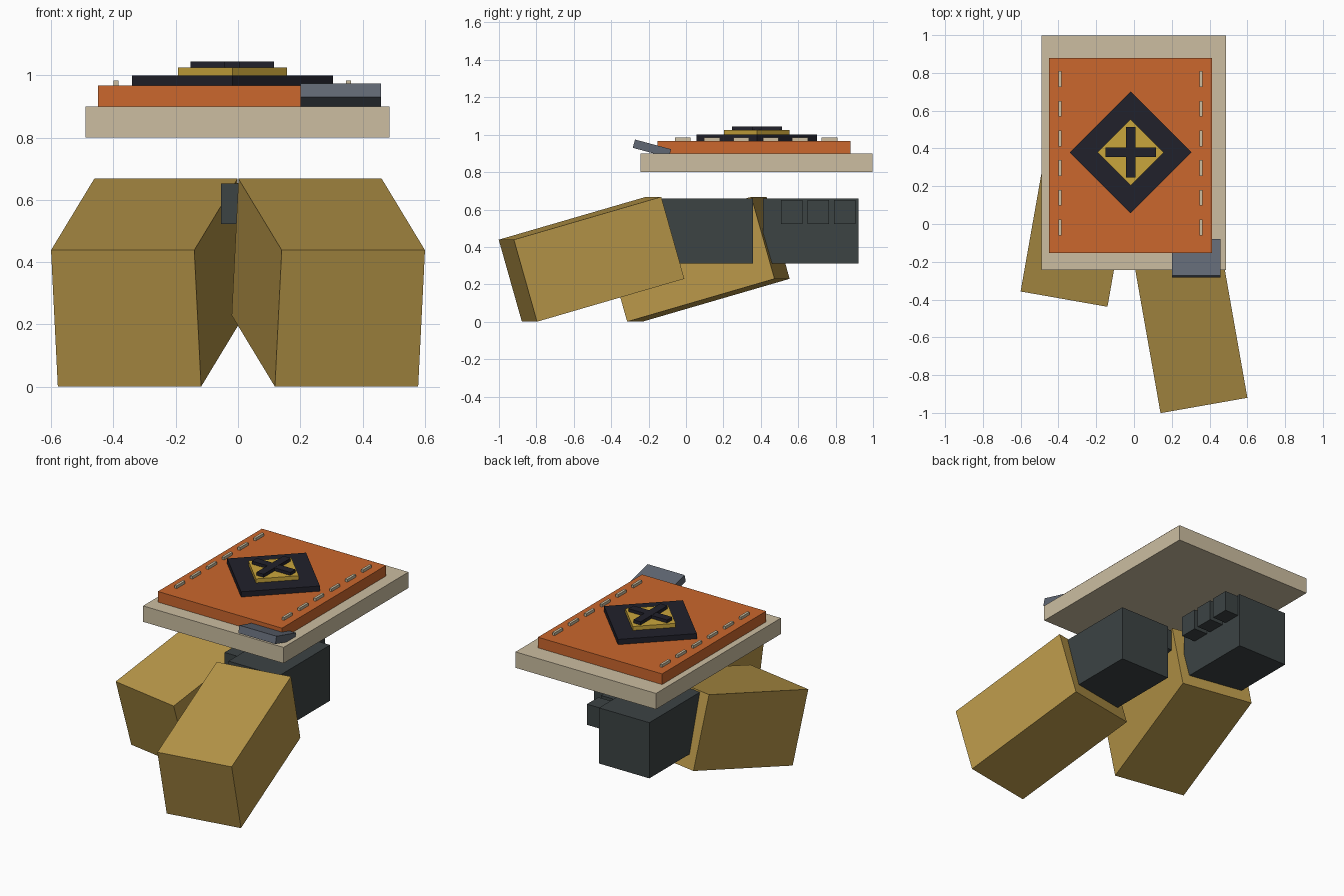
import bpy
from math import radians
from mathutils import Matrix, Euler

if "Cube" in bpy.data.objects:
    bpy.data.objects.remove(bpy.data.objects["Cube"])


def material(name, rgb):
    lin = [((c / 255 + 0.055) / 1.055) ** 2.4 for c in rgb] + [1.0]
    m = bpy.data.materials.new(name)
    m.use_nodes = True
    m.diffuse_color = lin
    m.node_tree.nodes["Principled BSDF"].inputs["Base Color"].default_value = lin
    return m


ochre = material("ochre cloth", (184, 151, 73))
charcoal = material("charcoal glove", (60, 67, 68))
cream = material("cream paper", (204, 190, 161))
orange = material("burnt orange", (203, 103, 45))
ink = material("dark ink", (33, 33, 43))
gold = material("gold", (202, 166, 60))
steel = material("blue grey", (96, 103, 115))


def box(name, center, size, mat, rot=(0, 0, 0)):
    """Box of the given size, rotated in degrees about its centre."""
    bpy.ops.mesh.primitive_cube_add(size=1)
    ob = bpy.context.object
    ob.name = ob.data.name = name
    ob.data.transform(Matrix.Diagonal((*size, 1)))
    ob.rotation_euler = Euler([radians(a) for a in rot])
    ob.location = center
    ob.data.materials.append(mat)
    return ob


def slab(name, x, y, z, mat):
    """Axis-aligned box given by its ranges."""
    spans = (x, y, z)
    return box(name, [sum(s) / 2 for s in spans], [s[1] - s[0] for s in spans], mat)


# Arms: tilted sleeve, glove and three inward fingers on each side
for label, side, shift in (("left", 1, 0.0), ("right", -1, 0.563)):
    box(label + "_sleeve", (side * 0.29, shift - 0.505, 0.334),
        (0.467, 0.832, 0.456), ochre, (16, 0, side * 10))
    box(label + "_glove", (side * 0.215, shift + 0.103, 0.485),
        (0.35, 0.51, 0.35), charcoal)
    for i in range(3):
        box(f"{label}_finger_{i + 1}", (side * 0.005, shift + 0.002 + 0.142 * i, 0.587),
            (0.12, 0.114, 0.13), charcoal)

# Board, cover and clip
slab("board", (-0.49, 0.487), (-0.243, 0.998), (0.8, 0.9), cream)
slab("cover", (-0.45, 0.413), (-0.153, 0.88), (0.9, 0.967), orange)
box("clip", (0.33, -0.182, 0.926), (0.258, 0.2, 0.046), steel, (-15, 0, 0))

# Stitches along both edges of the cover
for label, x in (("right", -0.392), ("left", 0.355)):
    for i in range(6):
        box(f"{label}_stitch_{i + 1}", (x, -0.018 + 0.157 * i, 0.975),
            (0.016, 0.084, 0.018), cream)

# Emblem: stacked diamonds and a cross
cx, cy = -0.018, 0.379
box("diamond_base", (cx, cy, 0.983), (0.456, 0.456, 0.034), ink, (0, 0, 45))
box("diamond_inlay", (cx, cy, 1.012), (0.248, 0.248, 0.026), gold, (0, 0, 45))
box("cross_bar_across", (cx, cy, 1.034), (0.268, 0.05, 0.02), ink)
box("cross_bar_along", (cx, cy, 1.0345), (0.05, 0.268, 0.021), ink)
